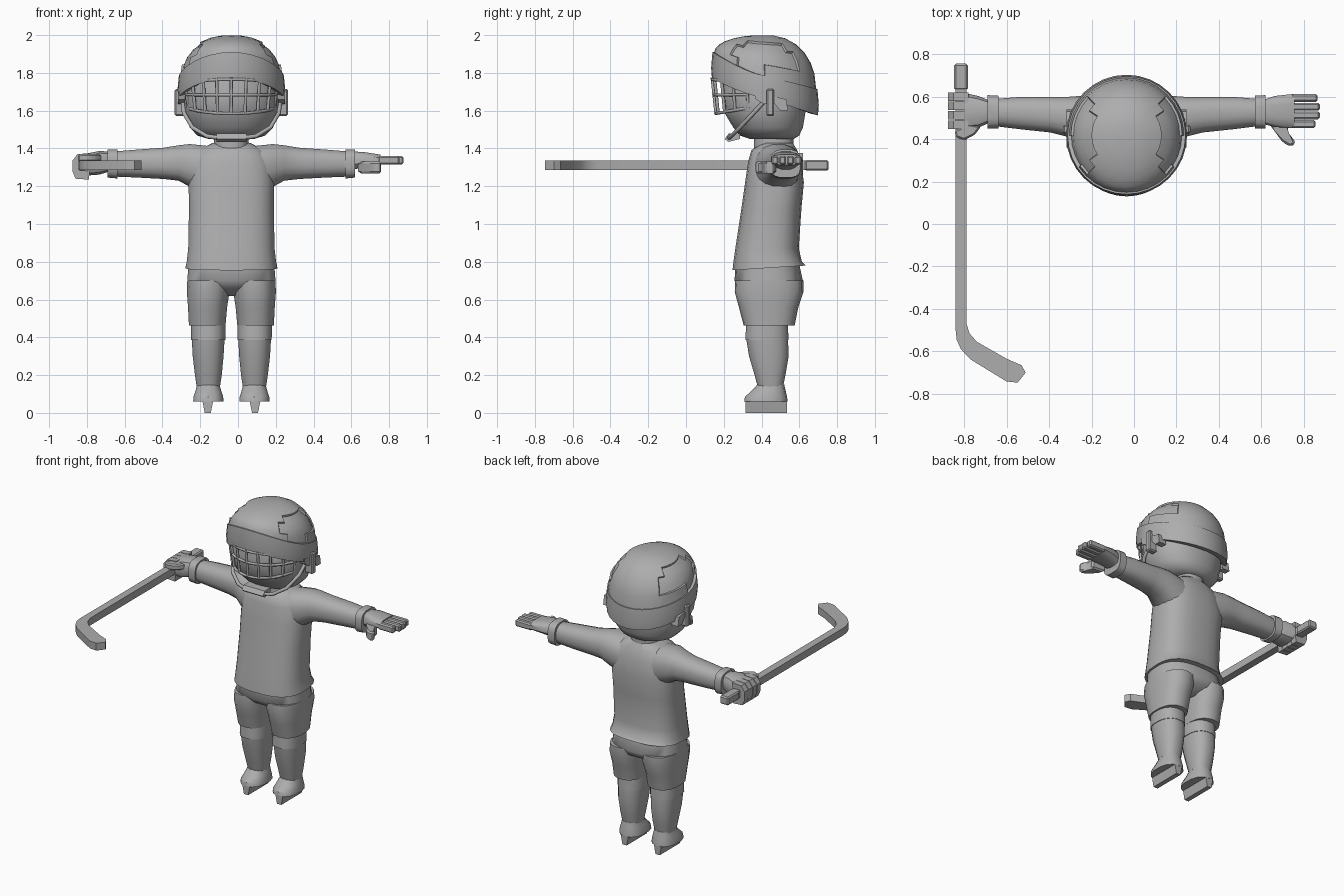
import bpy, bmesh, math
from mathutils import Vector

if "Cube" in bpy.data.objects:
    bpy.data.objects.remove(bpy.data.objects["Cube"])

CX = -0.035  # body centre line
grey = bpy.data.materials.new("plain grey")
grey.diffuse_color = (0.42, 0.42, 0.42, 1)
grey.use_nodes = True
grey.node_tree.nodes["Principled BSDF"].inputs["Base Color"].default_value = grey.diffuse_color


def finish(name, bm, angle=35):
    bmesh.ops.recalc_face_normals(bm, faces=bm.faces)
    me = bpy.data.meshes.new(name)
    bm.to_mesh(me)
    bm.free()
    ob = bpy.data.objects.new(name, me)
    bpy.context.collection.objects.link(ob)
    me.materials.append(grey)
    bpy.ops.object.select_all(action='DESELECT')
    ob.select_set(True)
    bpy.context.view_layer.objects.active = ob
    bpy.ops.object.shade_smooth_by_angle(angle=math.radians(angle))
    return ob


def skin(bm, rings, cap=True):
    rows = [[bm.verts.new(p) for p in r] for r in rings]
    n = len(rows[0])
    for a, b in zip(rows, rows[1:]):
        for i in range(n):
            bm.faces.new((a[i], a[(i + 1) % n], b[(i + 1) % n], b[i]))
    if cap:
        bm.faces.new(rows[0])
        bm.faces.new(rows[-1])


def oval(n, p):
    for i in range(n):
        t = 2 * math.pi * (i + 0.5) / n
        c, s = math.cos(t), math.sin(t)
        yield math.copysign(abs(c) ** (2 / p), c), math.copysign(abs(s) ** (2 / p), s)


def tower(name, rows, x=0.0, n=20, p=2.4, tilt=0.0, angle=35):
    """Rows of (z, centre x, half width, front y, back y); tilt lifts the first row's back."""
    bm, rings = bmesh.new(), []
    for k, (z, c, w, y0, y1) in enumerate(rows):
        rings.append([(CX + x + c + w * u, (y0 + y1) / 2 + (y1 - y0) / 2 * v,
                       z + (tilt * (v + 1) / 2 if k == 0 else 0)) for u, v in oval(n, p)])
    skin(bm, rings)
    return finish(name, bm, angle)


def limb(name, rows, side, n=16, p=2.4, angle=35):
    """Rows of (distance from centre line, y0, y1, z0, z1) running sideways."""
    bm = bmesh.new()
    skin(bm, [[(CX + side * d, (a + b) / 2 + (b - a) / 2 * u, (e + f) / 2 + (f - e) / 2 * v)
               for u, v in oval(n, p)] for d, a, b, e, f in rows])
    return finish(name, bm, angle)


def prism(name, pts, axis, lo, hi, bevel=0.0):
    """Extrude a flat outline along an axis; outline uses the other two axes in order."""
    bm, rings = bmesh.new(), []
    for h in (lo, hi):
        ring = []
        for q in pts:
            v = list(q)
            v.insert(axis, h)
            ring.append(v)
        rings.append(ring)
    skin(bm, rings)
    if bevel:
        bmesh.ops.bevel(bm, geom=bm.edges[:], offset=bevel, segments=1, affect='EDGES')
    return finish(name, bm, 25)


def box(name, x, y, z, bevel=0.0):
    return prism(name, [(x[0], y[0]), (x[1], y[0]), (x[1], y[1]), (x[0], y[1])], 2, *z, bevel)


def tube(name, pts, r, sides=6):
    cu = bpy.data.curves.new(name, 'CURVE')
    cu.dimensions = '3D'
    cu.bevel_depth, cu.bevel_resolution, cu.use_fill_caps = r, 1, True
    sp = cu.splines.new('POLY')
    sp.points.add(len(pts) - 1)
    for q, v in zip(sp.points, pts):
        q.co = (*v, 1)
    ob = bpy.data.objects.new(name, cu)
    bpy.context.collection.objects.link(ob)
    cu.materials.append(grey)


# Jersey body and neck
tower("jersey", [(0.755, 0, .245, .245, .635), (.80, 0, .238, .25, .615), (.87, 0, .23, .26, .598),
                 (1.08, 0, .226, .292, .612), (1.22, 0, .228, .312, .625), (1.33, 0, .215, .328, .61),
                 (1.39, 0, .175, .345, .59), (1.43, 0, .10, .40, .565)], n=24, p=2.7, tilt=.025, angle=50)
tower("neck", [(1.38, 0, .095, .36, .57), (1.50, 0, .09, .36, .57)])

# Pants, socks and skates
tower("hips", [(.62, 0, .05, .36, .52), (.66, 0, .17, .29, .60), (.70, 0, .235, .256, .62),
               (.79, 0, .228, .26, .60)], n=24, p=2.6, angle=50)
for s, side in ((-1, "left"), (1, "right")):
    def leg(name, rows, **k):
        tower(side + name, [(z, s * c, w, a, b) for z, c, w, a, b in rows], **k)
    leg("_pant_leg", [(.463, .128, .098, .305, .575), (.56, .126, .105, .28, .595),
                      (.64, .123, .114, .258, .622), (.70, .12, .115, .26, .622)], n=18)
    leg("_knee_sock", [(.385, .123, .092, .312, .545), (.49, .123, .093, .318, .54)], n=16)
    leg("_shin_sock", [(.14, .122, .063, .378, .515), (.20, .122, .072, .362, .528),
                       (.30, .123, .083, .332, .545), (.388, .123, .088, .318, .542)], n=16)
    leg("_skate_boot", [(.06, .122, .082, .308, .538), (.085, .122, .08, .312, .535),
                        (.115, .122, .07, .345, .528), (.15, .122, .06, .378, .52)], n=14)
    x = CX + s * .125
    prism(side + "_blade_holder", [(x - .028, .062), (x - .022, .03), (x - .016, 0),
                                   (x + .016, 0), (x + .022, .03), (x + .028, .062)], 1, .315, .535)

    # Sleeve and cuff
    limb(side + "_sleeve", [(.12, .35, .60, 1.15, 1.415), (.22, .375, .605, 1.195, 1.425),
                            (.28, .41, .60, 1.228, 1.418), (.36, .43, .60, 1.237, 1.405),
                            (.50, .445, .60, 1.245, 1.395), (.62, .46, .59, 1.25, 1.385)], s, angle=50)
    limb(side + "_cuff", [(.604, .45, .605, 1.24, 1.395), (.655, .448, .608, 1.245, 1.395)], s, p=3.2)

# Open hand
limb("open_palm", [(.64, .47, .585, 1.285, 1.385), (.70, .455, .605, 1.30, 1.382),
                   (.79, .45, .615, 1.312, 1.368)], 1, n=12, p=3)
for i, tip in enumerate((.855, .875, .875, .865)):
    y = .452 + i * .041
    box("open_finger", (.74, tip), (y, y + .037), (1.315, 1.36), .008)
prism("open_thumb", [(.63, .48), (.66, .44), (.70, .385), (.735, .365), (.76, .375),
                     (.755, .40), (.72, .42), (.73, .47)], 2, 1.268, 1.33, .01)

# Gripping hand
limb("grip_palm", [(.65, .475, .585, 1.275, 1.385), (.70, .45, .605, 1.26, 1.388),
                   (.765, .445, .62, 1.255, 1.375)], -1, n=12, p=3)
curl = [(-.78, 1.375), (-.85, 1.37), (-.877, 1.335), (-.877, 1.28), (-.86, 1.24), (-.79, 1.235),
        (-.785, 1.28), (-.842, 1.285), (-.842, 1.337), (-.78, 1.34)]
for i in range(4):
    y = .448 + i * .044
    prism("curled_finger", curl, 1, y, y + .04)
prism("grip_thumb", [(-.72, .46), (-.75, .42), (-.80, .395), (-.84, .41), (-.845, .44), (-.78, .47)],
      2, 1.33, 1.37, .008)

# Stick: shaft and curved blade as one outline, plus a grip end
prism("stick", [(-.84, .68), (-.84, -.50), (-.835, -.545), (-.815, -.59), (-.77, -.638), (-.60, -.742),
                (-.548, -.747), (-.51, -.70), (-.53, -.665), (-.60, -.635), (-.74, -.555), (-.775, -.515),
                (-.79, -.465), (-.79, .68)], 2, 1.285, 1.335)
box("stick_grip", (-.847, -.783), (.63, .755), (1.282, 1.338), .008)

# Head
tower("head", [(1.45, 0, .12, .34, .57), (1.468, 0, .18, .285, .60), (1.51, 0, .222, .25, .62),
               (1.60, 0, .25, .195, .635), (1.70, 0, .25, .185, .64), (1.82, 0, .22, .22, .62)],
      n=28, p=2.2, angle=60)

# Helmet: brow band and dome, with edges rising toward the front
HY, N = .418, 32


def blend(c, front, mid, back):
    return mid + (front - mid) * max(c, 0) ** 1.4 + (back - mid) * max(-c, 0)


def helmet_ring(scale, height):
    ring = []
    for i in range(N):
        t = 2 * math.pi * i / N
        c = math.cos(t)
        ring.append((CX + scale * .285 * math.sin(t), HY - scale * .285 * c, height(c)))
    return ring


def low(c): return blend(c, 1.77, 1.668, 1.575)
def high(c): return blend(c, 1.91, 1.785, 1.715)


bm = bmesh.new()
skin(bm, [helmet_ring(.84, lambda c: low(c) + .01), helmet_ring(.985, low),
          helmet_ring(1.0, lambda c: low(c) + .4 * (high(c) - low(c))),
          helmet_ring(.975, high), helmet_ring(.90, high)], cap=False)
finish("helmet_band", bm, 40)

bm = bmesh.new()
rows = []
for s in (.955, .92, .85, .74, .58, .38, .17):
    k = (1 - (s / .955) ** 2.3) ** (1 / 2.1)
    rows.append(helmet_ring(s, lambda c: high(c) - .01 + (2.01 - high(c)) * k))
skin(bm, rows)
bm.faces.ensure_lookup_table()
# Recessed side panels
for s in (-1, 1):
    side = [f for f in bm.faces if len(f.verts) == 4 and s * (f.calc_center_median().x - CX) > .165
            and abs(f.calc_center_median().y - HY) < .16
            and f.calc_center_median().z > 1.81]
    if side:
        bm.normal_update()
        bmesh.ops.inset_region(bm, faces=side, thickness=.006, depth=-.01)
finish("helmet_dome", bm, 32)

# Ear guards, chin strap and chin cup
for s, side in ((-1, "left"), (1, "right")):
    x0, x1 = sorted((CX + s * .24, CX + s * .30))
    box(side + "_ear_guard", (x0, x1), (.425, .467), (1.572, 1.715), .008)
    x0, x1 = sorted((CX + s * .23, CX + s * .283))
    prism(side + "_ear_link", [(.36, 1.70), (.53, 1.66), (.54, 1.60), (.50, 1.60), (.47, 1.635),
                               (.41, 1.635), (.37, 1.66)], 0, x0, x1)
    tube(side + "_chin_strap", [(CX + s * u, y, z) for u, y, z in
                                ((.258, .42, 1.655), (.25, .355, 1.585), (.205, .285, 1.51),
                                 (.13, .24, 1.465), (.06, .225, 1.455))], .012)
prism("chin_cup", [(.205, 1.45), (.225, 1.435), (.285, 1.45), (.285, 1.48), (.225, 1.478)],
      0, CX - .08, CX + .08)


# Face cage: three curved rails and upright bars
def cage(t, k):
    """Point at angle t from straight ahead; k runs from the bottom rail (0) to the top (1)."""
    r = .26 + .02 * k
    bottom, top = 1.585 + .045 * (1 - math.cos(t)), 1.775 - .04 * (1 - math.cos(t))
    return Vector((CX + r * .93 * math.sin(t), HY - r * math.cos(t), bottom + (top - bottom) * k))


for k in (0, .52, .95):
    tube("cage_rail", [cage(math.radians(a), k) for a in range(-72, 73, 9)], .009)
for i in range(-4, 5):
    t = math.radians(i * 17.5)
    tube("cage_bar", [cage(t, k) for k in (0, .5, 1)], .009)
